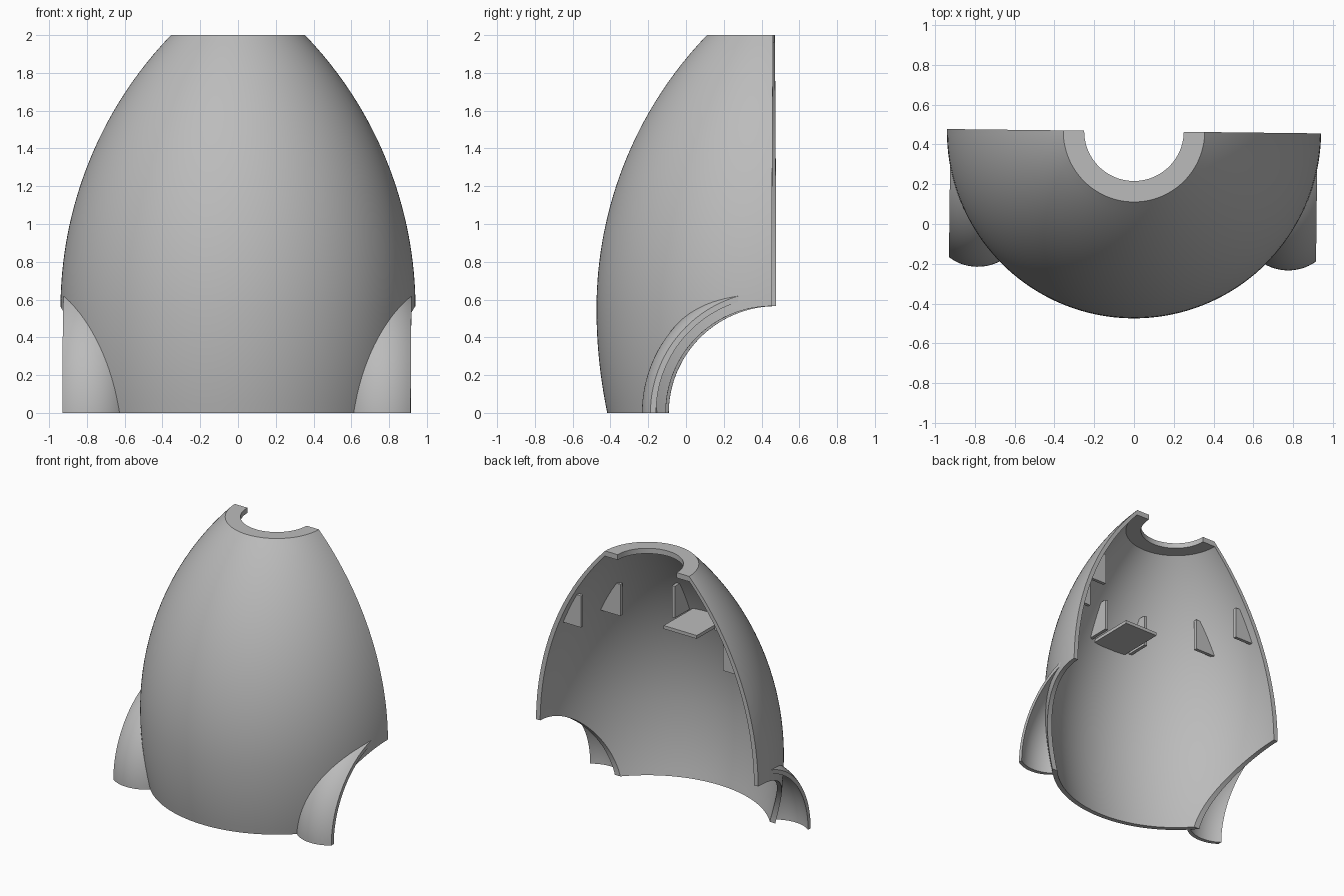
import bpy, bmesh
from math import sin, cos, pi, sqrt
from mathutils import Matrix, Vector

if "Cube" in bpy.data.objects:
    bpy.data.objects.remove(bpy.data.objects["Cube"])

WALL = 0.035
# everything is modelled around the shell axis, then moved into place
PLACE = Matrix.Translation((0, 0.466, 0)) @ Matrix.Rotation(-0.0117, 4, 'Z')

grey = bpy.data.materials.new("plain grey")
grey.use_nodes = True
grey.diffuse_color = (0.5, 0.5, 0.5, 1)
grey.node_tree.nodes["Principled BSDF"].inputs["Base Color"].default_value = grey.diffuse_color


def radius(z):
    """Outer radius of the ogive shell at height z."""
    d = z - 0.55
    if d < 0:
        return 0.94 - 0.057 * (d / 0.55) ** 2
    return 0.94 - 2.09 + sqrt(2.09 ** 2 - d * d)


def finish(name, bm):
    bmesh.ops.recalc_face_normals(bm, faces=bm.faces)
    mesh = bpy.data.meshes.new(name)
    bm.to_mesh(mesh)
    bm.free()
    mesh.materials.append(grey)
    ob = bpy.data.objects.new(name, mesh)
    bpy.context.collection.objects.link(ob)
    return ob


def sweep(name, outer, inner, place, start, end, steps):
    """Sweep the band between two profiles of equal length into a closed solid."""
    bm = bmesh.new()
    loop = outer + inner[::-1]
    n, m = len(loop), len(outer)
    rings = []
    for i in range(steps + 1):
        a = start + (end - start) * i / steps
        rings.append([bm.verts.new(place(p, a)) for p in loop])
    for r, s in zip(rings, rings[1:]):
        for j in range(n):
            k = (j + 1) % n
            bm.faces.new((r[j], r[k], s[k], s[j]))
    for r in (rings[0], rings[-1]):
        for j in range(m - 1):
            bm.faces.new((r[j], r[j + 1], r[n - 2 - j], r[n - 1 - j]))
    return finish(name, bm)


def cut(ob, cutter):
    mod = ob.modifiers.new("cut", 'BOOLEAN')
    mod.operation, mod.solver, mod.object = 'DIFFERENCE', 'EXACT', cutter
    bpy.context.view_layer.objects.active = ob
    bpy.ops.object.modifier_apply(modifier=mod.name)


def prism(name, points, offset):
    """Extrude a flat polygon by an offset."""
    bm = bmesh.new()
    face = bm.faces.new([bm.verts.new(p) for p in points])
    ext = bmesh.ops.extrude_face_region(bm, geom=[face])
    verts = [v for v in ext["geom"] if isinstance(v, bmesh.types.BMVert)]
    bmesh.ops.translate(bm, verts=verts, vec=offset)
    return finish(name, bm)


def around_z(p, a):
    return (p[0] * cos(a), -p[0] * sin(a), p[1])


# half shell with an inward flange at the top
heights = [2 * i / 40 for i in range(41)]
outer = [(radius(z), z) for z in heights] + [(0.25, 2)]
inner = [(radius(z) - WALL, z) for z in heights[:-1]]
inner += [(radius(1.96) - WALL, 1.96), (0.25, 1.96)]
shell = sweep("half_shell", outer, inner, around_z, 0, pi, 96)

# round side openings
bm = bmesh.new()
bmesh.ops.create_cone(bm, cap_ends=True, segments=160, radius1=0.565, radius2=0.565,
                      depth=3, matrix=Matrix.Rotation(pi / 2, 4, 'Y'))
opening = finish("opening_cutter", bm)
cut(shell, opening)

# bulged arch fairings over the openings, trimmed against the shell
core_z = [-0.05 + i / 20 for i in range(26)]
core = sweep("core_cutter", [(radius(z) - 0.015, z) for z in core_z],
             [(0.2, z) for z in core_z], around_z, -0.4, pi + 0.4, 96)
parts = [shell]
xs = [0.57 + 0.352 * i / 20 for i in range(21)]
arch = [(x, 0.45 + sqrt(0.24 ** 2 - (x - 0.78) ** 2)) for x in xs]
for side, name in ((1, "left_fairing"), (-1, "right_fairing")):
    fairing = sweep(name, arch, [(x, r - 0.03) for x, r in arch],
                    lambda p, a: (side * p[0], -p[1] * cos(a), p[1] * sin(a)),
                    0, pi / 2, 48)
    cut(fairing, core)
    parts.append(fairing)

for helper in (opening, core):
    bpy.data.objects.remove(helper)

# internal gussets: upright inner edge, sloping edge buried in the wall
LOW, HIGH, THICK = 1.33, 1.57, 0.025


def gusset(name, inner_edge, across, side, along_x):
    def wall(z):
        return sqrt((radius(z) - WALL + 0.012) ** 2 - across ** 2)
    outline = [(inner_edge, LOW), (wall(LOW), LOW), (wall(HIGH), HIGH), (inner_edge, HIGH)]
    if along_x:
        pts = [(side * d, -across - THICK / 2, z) for d, z in outline]
        return prism(name, pts, Vector((0, THICK, 0)))
    pts = [(side * across - THICK / 2, -d, z) for d, z in outline]
    return prism(name, pts, Vector((THICK, 0, 0)))


for side, word in ((1, "left"), (-1, "right")):
    parts.append(gusset(word + "_rear_gusset", 0.6, 0.07, side, True))
    parts.append(gusset(word + "_middle_gusset", 0.49, 0.38, side, True))
    parts.append(gusset(word + "_front_gusset", 0.56, 0.18, side, False))

# flat shelf on the front wall
parts.append(prism("shelf", [(x, y, 1.32) for x, y in
                             ((-0.14, -0.39), (0.14, -0.39), (0.14, -0.755), (-0.14, -0.755))],
                   Vector((0, 0, THICK))))

# put in place and shade
bpy.ops.object.select_all(action='DESELECT')
for ob in parts:
    ob.data.transform(PLACE)
    ob.select_set(True)
bpy.context.view_layer.objects.active = shell
bpy.ops.object.shade_smooth_by_angle(angle=0.5)
